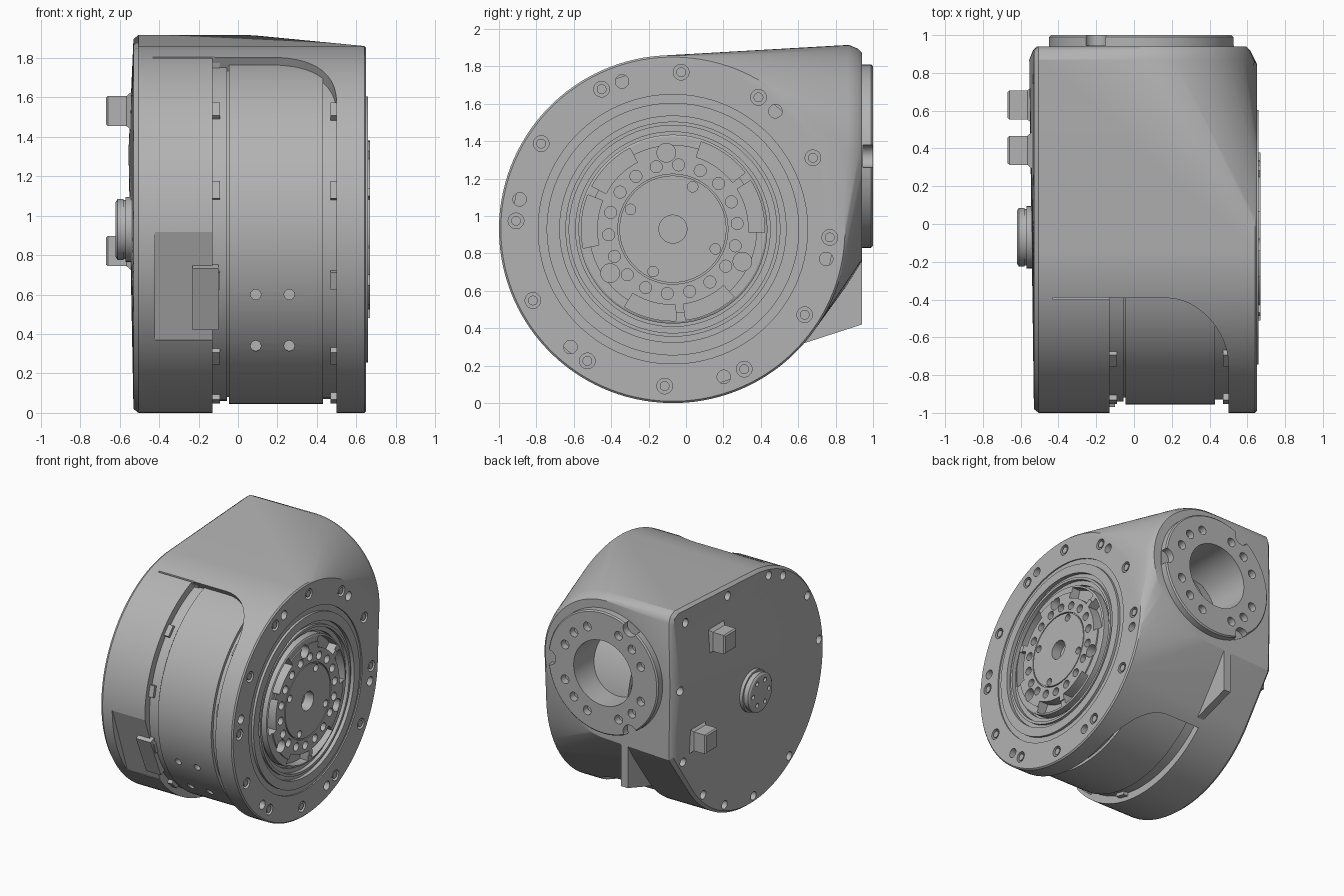
import bpy, bmesh
from math import sin, cos, pi, radians
from mathutils import Vector

if "Cube" in bpy.data.objects:
    bpy.data.objects.remove(bpy.data.objects["Cube"])

CY, CZ = -0.07, 0.93          # main axis, along x
FX, FZ = 0.04, 1.32           # rear flange axis, along y
R = 0.93

COLOUR = (0.45, 0.45, 0.45, 1)
grey = bpy.data.materials.new("machined_grey")
grey.use_nodes = True
grey.diffuse_color = COLOUR
grey.node_tree.nodes["Principled BSDF"].inputs["Base Color"].default_value = COLOUR

def circle(u, v, r, n=24):
    angles = [2 * pi * (i + 0.5) / n for i in range(n)]
    return [(u + r * cos(a), v + r * sin(a)) for a in angles]

def around(r, deg):
    """Point (y, z) at a radius and angle about the main axis."""
    return CY + r * cos(radians(deg)), CZ + r * sin(radians(deg))

def block(deg, near, far, half):
    """Rectangle in (y, z), standing radially at an angle about the main axis."""
    d = Vector((cos(radians(deg)), sin(radians(deg))))
    t = Vector((-d.y, d.x)) * half
    c = Vector((CY, CZ))
    return [c + d * a + t * s for a, s in ((near, -1), (far, -1), (far, 1), (near, 1))]

def skin(bm, loops):
    """Solid through matching loops of points, capped at both ends."""
    rings = [[bm.verts.new(p) for p in loop] for loop in loops]
    for a, b in zip(rings, rings[1:]):
        for i in range(len(a)):
            j = (i + 1) % len(a)
            bm.faces.new((a[i], b[i], b[j], a[j]))
    bm.faces.new(rings[0])
    bm.faces.new(rings[-1][::-1])

def place(axis, pts, w):
    return [(w, u, v) if axis == "x" else (u, w, v) for u, v in pts]

def prism(bm, pts, lo, hi, axis="x"):
    skin(bm, [place(axis, pts, lo), place(axis, pts, hi)])

def lathe(bm, profile, cu, cv, axis="x", n=96):
    """Solid of revolution from (radius, height) points."""
    skin(bm, [place(axis, circle(cu, cv, r, n), w) for r, w in profile])

def part(name, bm, *cutters):
    """Make an object, cut it with each cutter mesh and smooth its shading."""
    bmesh.ops.recalc_face_normals(bm, faces=bm.faces)
    me = bpy.data.meshes.new(name)
    bm.to_mesh(me)
    bm.free()
    me.materials.append(grey)
    ob = bpy.data.objects.new(name, me)
    bpy.context.collection.objects.link(ob)
    for c in cutters:
        tool = part("cutter", c)
        tool.hide_render = True
        bpy.context.view_layer.objects.active = ob
        mod = ob.modifiers.new("cut", "BOOLEAN")
        mod.operation, mod.solver, mod.object = "DIFFERENCE", "EXACT", tool
        bpy.ops.object.modifier_apply(modifier=mod.name)
        bpy.data.objects.remove(tool)
    bpy.ops.object.select_all(action="DESELECT")
    ob.select_set(True)
    bpy.context.view_layer.objects.active = ob
    bpy.ops.object.shade_smooth_by_angle(angle=radians(25))
    return ob

# Housing: hull of the round drum body, the square-backed side plate and the rear boss
body = bmesh.new()
points = []
for r, x in ((R - 0.02, -0.53), (R, -0.505), (R, 0.64), (R - 0.01, 0.65)):
    points += place("x", circle(CY, CZ, r, 128), x)
corner = [(0.94, 0.74), (0.94, 1.84), (0.92, 1.89), (0.87, 1.915)]
points += place("x", corner, -0.505)
points += place("x", [(y - 0.02, z + (0.02 if z < 1 else -0.02)) for y, z in corner], -0.53)
for r, y in ((0.595, 0.87), (0.575, 0.92), (0.555, 0.94)):
    points += place("y", circle(FX, FZ, r, 96), y)
for p in points:
    body.verts.new(p)
bmesh.ops.convex_hull(body, input=body.verts)
bmesh.ops.delete(body, geom=[v for v in body.verts if not v.link_faces], context="VERTS")
bmesh.ops.dissolve_limit(body, angle_limit=0.002, verts=body.verts, edges=body.edges)

# Front window with a rounded corner, swept along the slanted opening
start, end = Vector((-0.39, 1.80)), Vector((0.58, 0.28))
along = (end - start).normalized()
deep = Vector((along.y, -along.x))
outline = [(-0.13, 0), (0.17, 0)]
for k in range(1, 13):
    a = k * pi / 24
    outline.append((0.17 + 0.33 * sin(a), 0.42 * (1 - cos(a))))
outline += [(0.50, 1.6), (-0.13, 1.6)]
window = bmesh.new()
skin(window, [[(x, *(start + along * s + deep * d)) for x, d in outline] for s in (-1, 3)])

# Housing recesses: output seat, rear bore, cable pocket, seam and bolt holes
holes = bmesh.new()
prism(holes, circle(CY, CZ, 0.72, 96), 0.58, 0.8)
prism(holes, circle(FX, FZ, 0.26, 64), 0.55, 1.1, "y")
prism(holes, block(199, 0.88, 1.1, 0.29), -0.42, -0.1)
prism(holes, [(-0.40, 1.78), (-0.388, 1.78), (-0.388, 1.9), (-0.40, 1.9)], -0.43, -0.12)
for k in range(12):
    prism(holes, circle(*around(0.84, 87 + 30 * k), 0.042), 0.61, 0.8)
for k in range(6):
    prism(holes, circle(*around(0.835, 49 + 60 * k), 0.036), 0.52, 0.8)
plate_bolts = [around(0.865, a) for a in (105, 118, 146, 175, 236, 268, 293, 315)]
plate_bolts += [(0.80, 0.68), (0.86, 1.28), (0.77, 1.79), (0.23, 1.80)]
for y, z in plate_bolts:
    prism(holes, circle(y, z, 0.034), -0.7, -0.48)
part("housing", body, window, holes)

# Flush screws in the output-side bolt circle
bm = bmesh.new()
for k in range(12):
    prism(bm, circle(*around(0.84, 87 + 30 * k), 0.026), 0.6, 0.645)
part("flange_screws", bm)

# Inner drum seen through the window
bm, holes = bmesh.new(), bmesh.new()
lathe(bm, [(0.87, -0.15), (0.87, -0.055), (0.85, -0.055), (0.85, -0.045), (0.885, -0.045),
           (0.885, 0.43), (0.86, 0.43), (0.86, 0.55)], CY, CZ, n=128)
for x in (0.09, 0.26):
    for z, y in ((0.34, -0.68), (0.60, -0.83)):
        prism(holes, circle(x, z, 0.026), -1.1, y, "y")
part("drum", bm, holes)

# Clamp lugs on both drum edges
bm = bmesh.new()
for k in range(6):
    for lo, hi in ((-0.135, -0.09), (0.47, 0.51)):
        prism(bm, block(107 + 30 * k, 0.84, 0.895, 0.045), lo, hi)
part("clamp_lugs", bm)

# Cable block in the pocket
bm = bmesh.new()
prism(bm, block(203, 0.8, 0.905, 0.17), -0.23, -0.10)
part("cable_block", bm)

# Seal rings on the output side
bm = bmesh.new()
lathe(bm, [(0.72, 0.57), (0.72, 0.64), (0.675, 0.64), (0.675, 0.66), (0.605, 0.66), (0.605, 0.63),
           (0.575, 0.63), (0.575, 0.65), (0.555, 0.65), (0.555, 0.62), (0.52, 0.62),
           (0.52, 0.59)], CY, CZ)
part("seal_rings", bm)

# Output flange with slots, holes and centre bore
bm, holes = bmesh.new(), bmesh.new()
lathe(bm, [(0.505, 0.55), (0.505, 0.655), (0.495, 0.66), (0.45, 0.66), (0.45, 0.67), (0.294, 0.67),
           (0.294, 0.655), (0.286, 0.655), (0.286, 0.67)], CY, CZ)
for big in (95, -25, -145):
    prism(holes, circle(*around(0.41, big), 0.05), 0.58, 0.8)
    for mid in (big - 40, big + 40):
        sweep = range(-17, 18, 2)
        arc = [around(0.49, mid + a) for a in sweep] + [around(0.405, mid - a) for a in sweep]
        prism(holes, arc, 0.58, 0.8)
for k in range(18):
    prism(holes, circle(*around(0.345, 105 + 20 * k), 0.032), 0.6, 0.8)
for k in range(4):
    prism(holes, circle(*around(0.25, 65 + 90 * k), 0.028), 0.63, 0.8)
prism(holes, circle(CY, CZ, 0.075, 32), 0.56, 0.8)
part("output_flange", bm, holes)

# Rear mounting flange with bore, rim notches and bolt holes
bm, holes = bmesh.new(), bmesh.new()
lathe(bm, [(0.49, 0.92), (0.49, 0.99), (0.48, 1.0)], FX, FZ, "y")
prism(holes, circle(FX, FZ, 0.26, 64), 0.8, 1.1, "y")
ring = [(0.48, 120 * k, 0.06) for k in range(3)]
ring += [(0.365, 22.5 * k, 0.035) for k in range(16) if k % 4]
for r, deg, size in ring:
    a = radians(deg)
    prism(holes, circle(FX + r * cos(a), FZ + r * sin(a), size), 0.945, 1.1, "y")
part("rear_flange", bm, holes)

# Support fin below the rear flange
bm = bmesh.new()
prism(bm, [(0.60, 0.31), (0.94, 0.42), (0.94, 0.78), (0.7, 0.8)], -0.14, -0.08)
part("support_fin", bm)

# Round hub on the side plate
bm, holes = bmesh.new(), bmesh.new()
lathe(bm, [(0.165, -0.5), (0.165, -0.57), (0.15, -0.57), (0.15, -0.58), (0.155, -0.58),
           (0.155, -0.61), (0.14, -0.62)], CY, CZ, n=48)
for k in range(6):
    prism(holes, circle(*around(0.1, 60 * k), 0.018, 12), -0.7, -0.6)
part("side_hub", bm, holes)

# Cable connectors with flared square bases
for name, y, z in (("upper_connector", 0.39, 1.53), ("lower_connector", 0.63, 0.82)):
    bm = bmesh.new()
    lathe(bm, [(0.145, -0.52), (0.145, -0.535), (0.108, -0.565), (0.108, -0.66), (0.095, -0.67)],
          y, z, n=4)
    part(name, bm)
